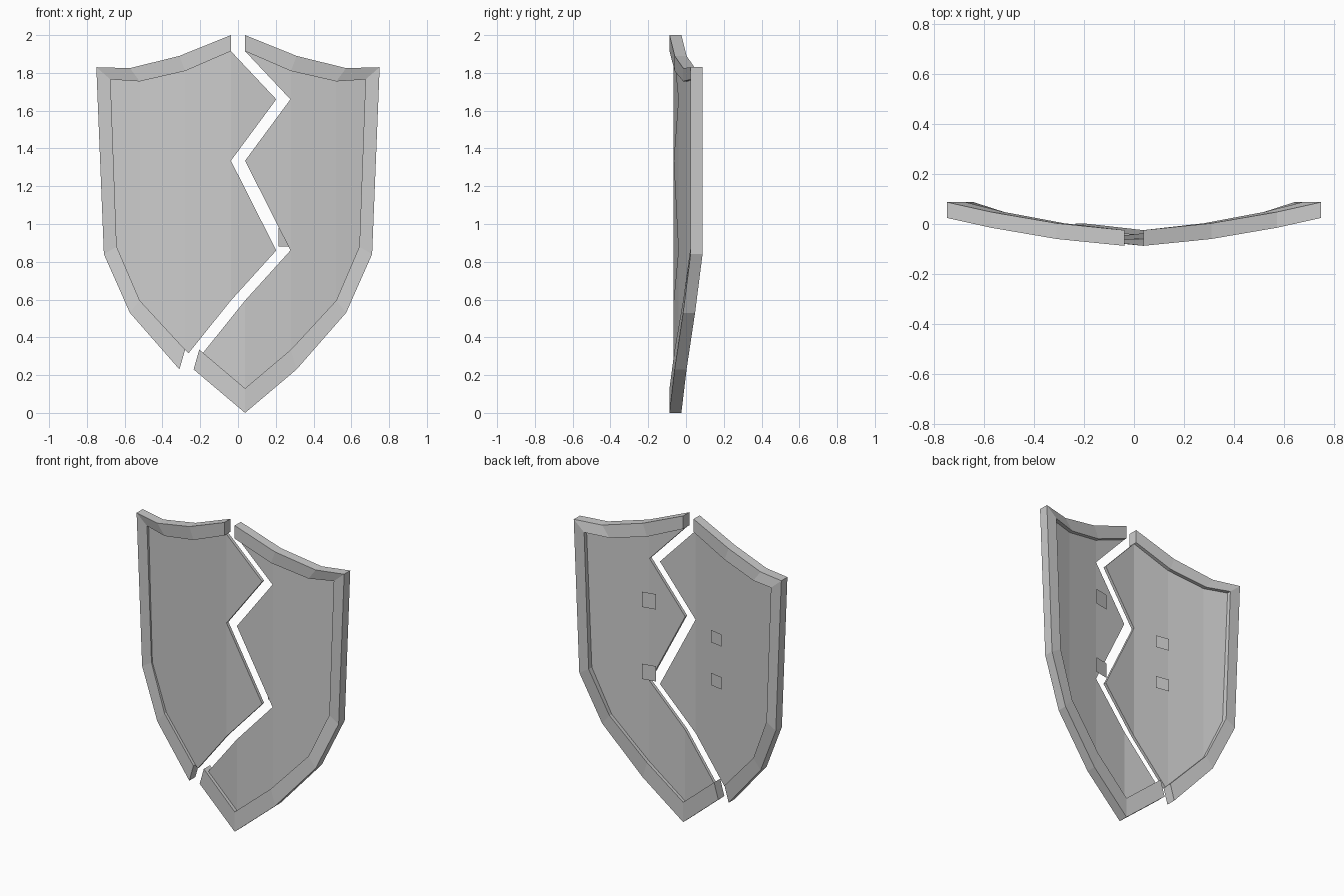
import bpy, bmesh
from mathutils import Vector

if "Cube" in bpy.data.objects:
    bpy.data.objects.remove(bpy.data.objects["Cube"])

GAP = 0.0375          # each half is pushed this far from the break
RIM_T, PANEL_T = 0.063, 0.02

# Right-hand stations from top centre to bottom tip: outer (x, z), inner (x, z), front y
STATIONS = [
    ((0.0, 2.0), (0.0, 1.915), -0.0875),
    ((0.2725, 1.89), (0.2425, 1.81), -0.06),
    ((0.535, 1.825), (0.4825, 1.755), -0.015),
    ((0.7125, 1.83), (0.6375, 1.765), 0.0245),
    ((0.6725, 0.84), (0.605, 0.88), 0.0245),
    ((0.535, 0.53), (0.4825, 0.595), -0.015),
    ((0.2725, 0.23), (0.2425, 0.335), -0.06),
    ((0.0, 0.0), (0.0, 0.13), -0.0875),
]
# Zigzag break, bottom to top
CRACK = [(-0.225, 0.315), (0.0, 0.595), (0.24, 0.86), (0.0, 1.335), (0.24, 1.66)]
COLUMNS = [(0.0, -0.065), (0.2425, -0.04), (0.4825, 0.004), (0.65, 0.045)]


def panel_y(x):
    x = abs(x)
    for (x0, y0), (x1, y1) in zip(COLUMNS, COLUMNS[1:]):
        if x <= x1 or x1 == COLUMNS[-1][0]:
            return y0 + (y1 - y0) * (x - x0) / (x1 - x0)


def flip(st):
    (ox, oz), (ix, iz), y = st
    return ((-ox, oz), (-ix, iz), y)


def finish(name, bm, shift):
    bmesh.ops.translate(bm, verts=bm.verts, vec=(shift, 0, 0))
    bmesh.ops.recalc_face_normals(bm, faces=bm.faces)
    me = bpy.data.meshes.new(name)
    bm.to_mesh(me)
    bm.free()
    ob = bpy.data.objects.new(name, me)
    bpy.context.collection.objects.link(ob)


def rim(name, stations, shift):
    bm = bmesh.new()
    rings = []
    for (ox, oz), (ix, iz), y in stations:
        rings.append([bm.verts.new(p) for p in (
            (ox, y, oz), (ix, y, iz), (ix, y + RIM_T, iz), (ox, y + RIM_T, oz))])
    for a, b in zip(rings, rings[1:]):
        for i in range(4):
            j = (i + 1) % 4
            bm.faces.new((a[i], a[j], b[j], b[i]))
    bm.faces.new(rings[0])
    bm.faces.new(rings[-1])
    finish(name, bm, shift)


def panel(name, outline, shift):
    bm = bmesh.new()
    bm.faces.new([bm.verts.new((x, 0, z)) for x, z in outline])
    # fold lines that follow the curve of the shield
    for x in (-0.4825, -0.2425, 0.0, 0.2425, 0.4825):
        bmesh.ops.bisect_plane(bm, geom=bm.verts[:] + bm.edges[:] + bm.faces[:],
                               dist=1e-5, plane_co=(x, 0, 0), plane_no=(1, 0, 0))
    ext = bmesh.ops.extrude_face_region(bm, geom=bm.faces[:], use_keep_orig=True)
    back = [g for g in ext["geom"] if isinstance(g, bmesh.types.BMVert)]
    bmesh.ops.translate(bm, verts=back, vec=(0, PANEL_T, 0))
    for v in bm.verts:
        v.co.y += panel_y(v.co.x)
    finish(name, bm, shift)


def strap_pad(name, x0, x1, z0, z1, y0, y1):
    bm = bmesh.new()
    bm.faces.new([bm.verts.new(p) for p in (
        (x1, y1, z0), (x0, y0, z0), (x0, y0, z1), (x1, y1, z1))])
    finish(name, bm, 0)


# Rims of the two halves
left = [flip(s) for s in STATIONS[:-1]]
right = STATIONS + [flip(STATIONS[-2])]
rim("left_rim", left, -GAP)
rim("right_rim", right, GAP)

# Recessed panels, sharing the zigzag edge
panel("left_panel", [s[1] for s in left] + CRACK, -GAP)
panel("right_panel", [s[1] for s in STATIONS] + CRACK, GAP)

# Flat strap pads on the back
for i, z in enumerate((0.88, 1.35)):
    strap_pad(f"right_strap_pad_{i + 1}", 0.215, 0.305, z, z + 0.1, 0.0, 0.018)
for i, z in enumerate((0.96, 1.24)):
    strap_pad(f"left_strap_pad_{i + 1}", -0.265, -0.175, z, z + 0.08, 0.01, -0.006)
